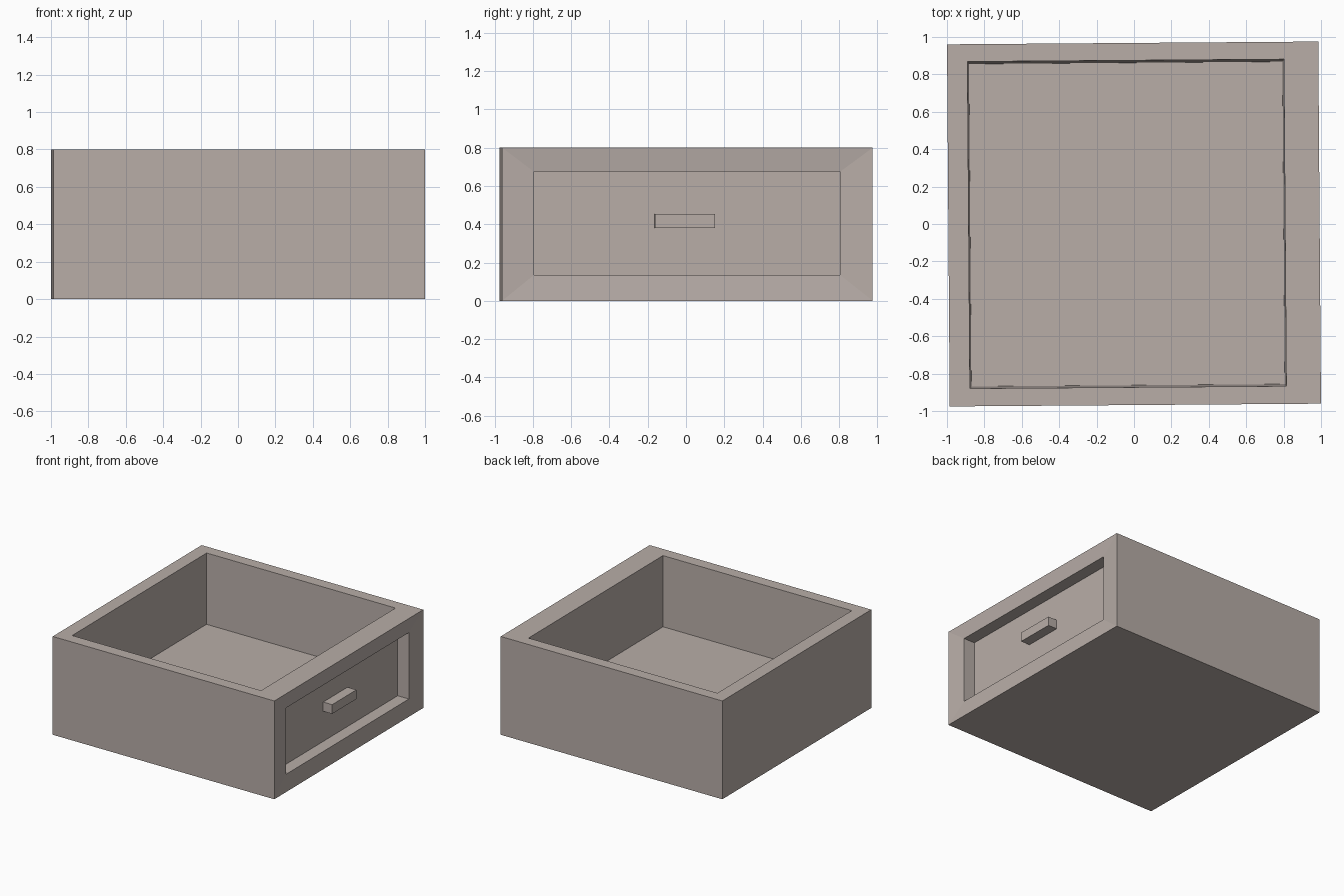
import bpy, bmesh, math
from mathutils import Vector

if "Cube" in bpy.data.objects:
    bpy.data.objects.remove(bpy.data.objects["Cube"], do_unlink=True)

TURN = math.radians(0.43)   # whole model sits slightly turned
HALF_X, HALF_Y, HEIGHT = 0.9925, 0.968, 0.8

wood = bpy.data.materials.new("pale_taupe")
wood.use_nodes = True
colour = (0.48, 0.42, 0.39, 1)
wood.diffuse_color = colour
wood.node_tree.nodes["Principled BSDF"].inputs["Base Color"].default_value = colour


def box(bm, low, high):
    """Add a box between two opposite corners."""
    for v in bmesh.ops.create_cube(bm, size=1)["verts"]:
        v.co = [l + (h - l) * (c + 0.5) for l, h, c in zip(low, high, v.co)]


def finish(name, bm):
    mesh = bpy.data.meshes.new(name)
    bmesh.ops.recalc_face_normals(bm, faces=bm.faces)
    bm.to_mesh(mesh)
    bm.free()
    mesh.materials.append(wood)
    obj = bpy.data.objects.new(name, mesh)
    obj.rotation_euler.z = TURN
    bpy.context.collection.objects.link(obj)
    return obj


def fit(face, low, high):
    """Place a four-sided face's corners on a rectangle."""
    mid = face.calc_center_median()
    for v in face.verts:
        v.co = [h if c > m else l for l, h, c, m in zip(low, high, v.co, mid)]


def recess(bm, direction, rim, floor):
    """Inset the outer face in a direction, then sink it to its floor."""
    bm.normal_update()
    faces = [f for f in bm.faces if f.normal.dot(Vector(direction)) > 0.99]
    face = max(faces, key=lambda f: f.calc_center_median().dot(Vector(direction)))
    bmesh.ops.inset_individual(bm, faces=[face], thickness=0.1)
    fit(face, *rim)
    sunk = bmesh.ops.extrude_discrete_faces(bm, faces=[face])["faces"][0]
    fit(sunk, *floor)


# Open box: tapered storage well on top, recessed panel in the +x side
bm = bmesh.new()
box(bm, (-HALF_X, -HALF_Y, 0), (HALF_X, HALF_Y, HEIGHT))
recess(bm, (0, 0, 1),
       ((-0.884, -0.873, HEIGHT), (0.808, 0.875, HEIGHT)),
       ((-0.876, -0.862, 0.227), (0.8, 0.862, 0.227)))
frame_x, panel_x = HALF_X - 0.012, HALF_X - 0.112
recess(bm, (1, 0, 0),
       ((frame_x, -0.802, 0.135), (frame_x, 0.798, 0.675)),
       ((panel_x, -0.802, 0.135), (panel_x, 0.798, 0.675)))
finish("open_box", bm)

# Pull handle on the recessed panel
bm = bmesh.new()
box(bm, (panel_x, -0.17, 0.38), (panel_x + 0.08, 0.145, 0.455))
finish("pull_handle", bm)
